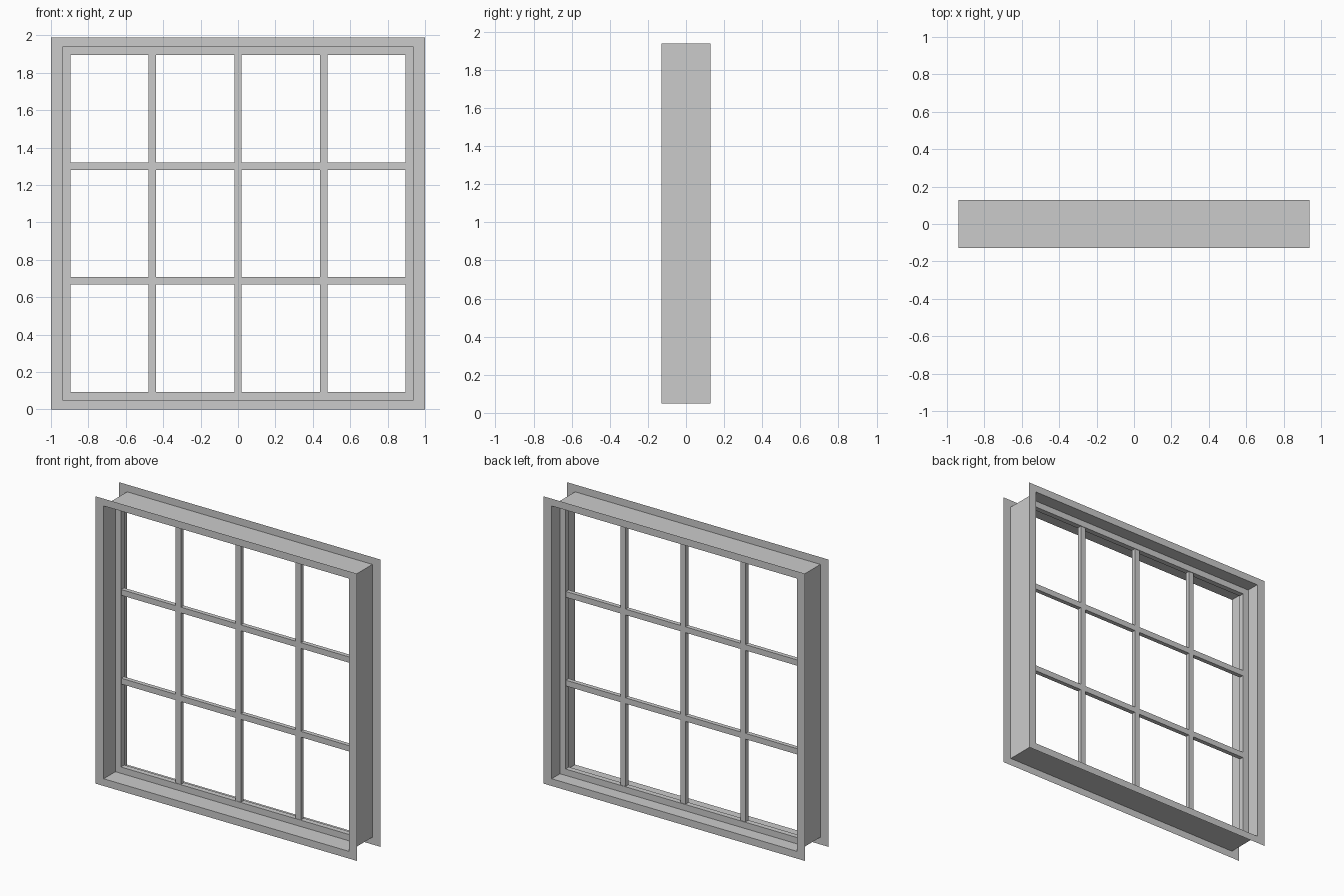
import bpy

if "Cube" in bpy.data.objects:
    bpy.data.objects.remove(bpy.data.objects["Cube"])

ZC = 0.994                    # height of the window's centre
OUT = (1.0, 0.994)            # half sizes: trim outer edge
JAMB = (0.939, 0.944)         # jamb sheet
SASH = (0.896, 0.900)         # sash opening
YF = 0.128                    # half depth of the jamb
S0, S1 = 0.0, 0.037           # sash front / back
B0, B1 = 0.003, 0.033         # glazing bar front / back
BAR = 0.04


def make(name, verts, faces):
    me = bpy.data.meshes.new(name)
    me.from_pydata(verts, [], faces)
    me.update()
    ob = bpy.data.objects.new(name, me)
    bpy.context.collection.objects.link(ob)
    return ob


def sweep(name, profile):
    """Mitred rectangular frame through a list of ((half_x, half_z), y) points."""
    verts, faces = [], []
    for (hx, hz), y in profile:
        verts += [(sx * hx, y, ZC + sz * hz)
                  for sx, sz in ((-1, -1), (1, -1), (1, 1), (-1, 1))]
    for k in range(len(profile) - 1):
        for i in range(4):
            j = (i + 1) % 4
            faces.append((4*k + i, 4*k + j, 4*k + 4 + j, 4*k + 4 + i))
    return make(name, verts, faces)


def box(name, x0, x1, y0, y1, z0, z1):
    v = [(x, y, z) for x in (x0, x1) for y in (y0, y1) for z in (z0, z1)]
    f = [(0, 1, 3, 2), (4, 6, 7, 5), (0, 4, 5, 1),
         (2, 3, 7, 6), (0, 2, 6, 4), (1, 5, 7, 3)]
    return make(name, v, f)


# Thin outer casing: front trim, jamb and back trim in one folded sheet
sweep("casing", [(OUT, -YF), (JAMB, -YF), (JAMB, YF), (OUT, YF)])

# Sash frame inside the jamb
sweep("sash_frame", [(JAMB, S0), (SASH, S0), (SASH, S1), (JAMB, S1)])

# Vertical glazing bars
h = BAR / 2
for i, x in enumerate((-0.459, 0, 0.459)):
    box(f"vertical_bar_{i + 1}", x - h, x + h, B0, B1, ZC - SASH[1], ZC + SASH[1])

# Horizontal glazing bars, in pieces between the vertical ones
edges = [-SASH[0], -0.459, 0, 0.459, SASH[0]]
for r, z in enumerate((ZC - 0.307, ZC + 0.307)):
    for c in range(4):
        x0 = edges[c] + (h if c > 0 else 0)
        x1 = edges[c + 1] - (h if c < 3 else 0)
        box(f"horizontal_bar_{r + 1}_{c + 1}", x0, x1, B0, B1, z - h, z + h)
